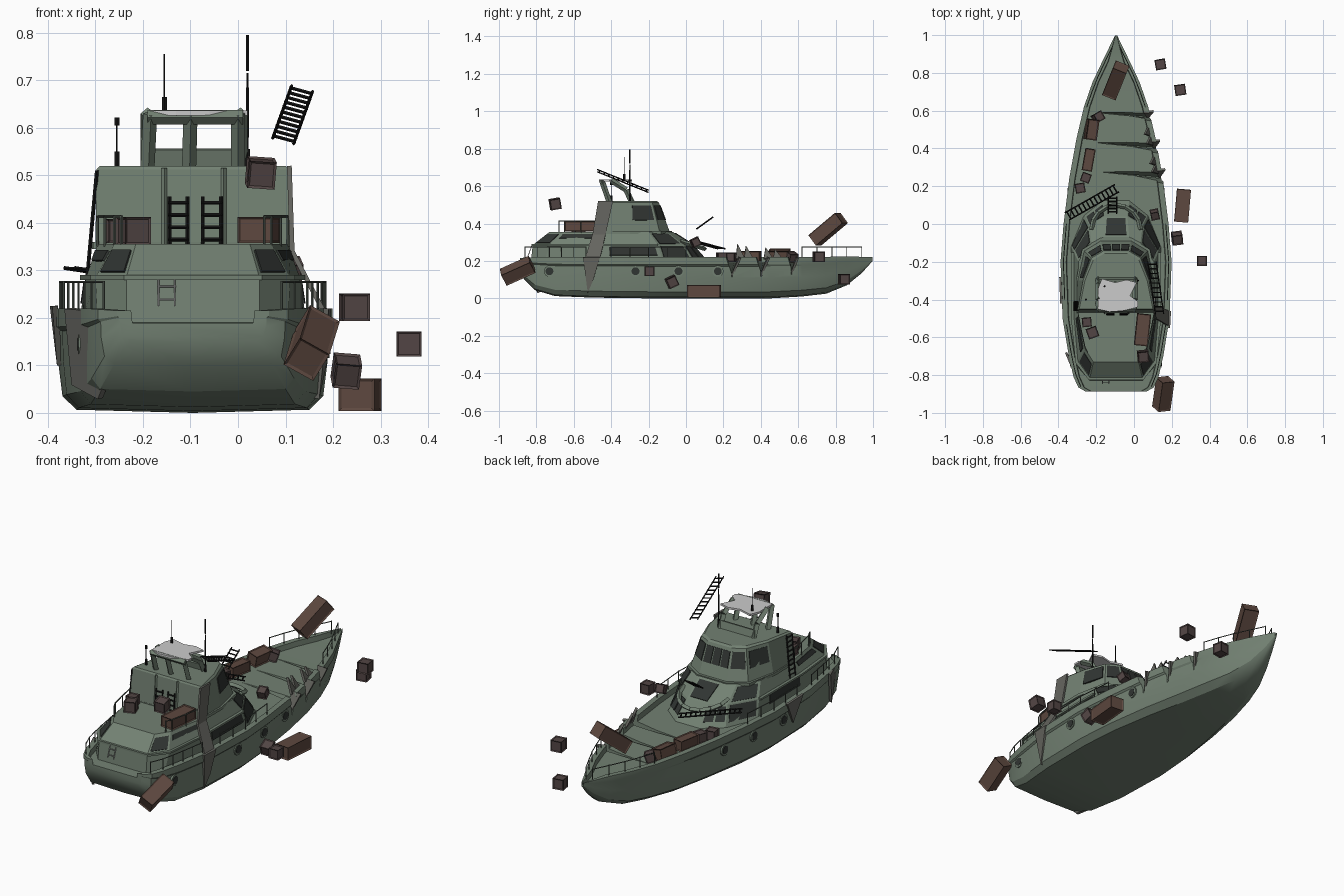
import bpy, bmesh, math
from mathutils import Vector, Matrix, Euler

if "Cube" in bpy.data.objects:
    bpy.data.objects.remove(bpy.data.objects["Cube"])

CX = -0.095  # boat centreline


def mat(name, r, g, b):
    m = bpy.data.materials.new(name)
    m.diffuse_color = (r, g, b, 1)
    m.use_nodes = True
    m.node_tree.nodes["Principled BSDF"].inputs["Base Color"].default_value = m.diffuse_color
    return m


GREEN = mat("green_paint", .17, .22, .17)
TORN = mat("torn_metal", .13, .13, .115)
BLACK = mat("black_metal", .008, .008, .008)
GLASS = mat("dark_glass", .03, .035, .032)
BROWN = mat("brown_wood", .11, .065, .05)
DARKWOOD = mat("dark_wood", .085, .06, .058)
STEEL = mat("rail_steel", .09, .11, .09)


def make(name, bm, m=None):
    bmesh.ops.recalc_face_normals(bm, faces=bm.faces)
    me = bpy.data.meshes.new(name)
    bm.to_mesh(me)
    bm.free()
    ob = bpy.data.objects.new(name, me)
    bpy.context.collection.objects.link(ob)
    if m:
        me.materials.append(m)
    return ob


def loft(name, rings, m):
    bm = bmesh.new()
    vs = [[bm.verts.new(p) for p in r] for r in rings]
    n = len(rings[0])
    for a, b in zip(vs, vs[1:]):
        for i in range(n):
            j = (i + 1) % n
            bm.faces.new((a[i], a[j], b[j], b[i]))
    bm.faces.new(vs[0])
    bm.faces.new(vs[-1])
    return make(name, bm, m)


def outline(half, z):
    # right side aft to front, then the mirrored left side
    return [Vector((CX + x, y, z)) for x, y in half] + [Vector((CX - x, y, z)) for x, y in reversed(half)]


def rods(name, pairs, r, m, sides=6):
    bm = bmesh.new()
    for a, b in pairs:
        a, b = Vector(a), Vector(b)
        d = b - a
        M = Matrix.Translation((a + b) / 2) @ d.to_track_quat('Z', 'Y').to_matrix().to_4x4()
        bmesh.ops.create_cone(bm, cap_ends=True, segments=sides, radius1=r, radius2=r, depth=d.length, matrix=M)
    return make(name, bm, m)


def ladder(name, a, b, side, rungs, r=.004, m=BLACK):
    a, b, s = Vector(a), Vector(b), Vector(side) / 2
    pairs = [(a - s, b - s), (a + s, b + s)]
    for i in range(rungs):
        p = a.lerp(b, (i + .5) / rungs)
        pairs.append((p - s * 1.15, p + s * 1.15))
    rods(name, pairs, r, m, 4)


def crate(name, loc, size, rot=(0, 0, 0), m=DARKWOOD):
    # roll about the long axis first, then pitch, then turn
    bm = bmesh.new()
    bmesh.ops.create_cube(bm, size=1)
    bmesh.ops.scale(bm, vec=size, verts=bm.verts)
    bmesh.ops.inset_individual(bm, faces=bm.faces[:], thickness=min(size) * .12, depth=-.004)
    e = Euler([math.radians(v) for v in rot], 'YXZ')
    bmesh.ops.transform(bm, matrix=Matrix.Translation(loc) @ e.to_matrix().to_4x4(), verts=bm.verts)
    make(name, bm, m)


def panel(name, r0, r1, i, u0, u1, v0, v1, m=GLASS):
    j = (i + 1) % len(r0)
    at = lambda u, v: r0[i].lerp(r0[j], u).lerp(r1[i].lerp(r1[j], u), v)
    q = [at(u0, v0), at(u1, v0), at(u1, v1), at(u0, v1)]
    n = (q[1] - q[0]).cross(q[3] - q[0]).normalized()
    loft(name, [[p - n * .004 for p in q], [p + n * .004 for p in q]], m)


def shard(name, pts, t=.012, m=TORN):
    q = [Vector(p) for p in pts]
    n = (q[1] - q[0]).cross(q[2] - q[0]).normalized() * t / 2
    loft(name, [[p - n for p in q], [p + n for p in q]], m)


# Hull: y, rim half width, keel height, bottom half width, rim height
ST = [(-.888, .16, .15, .13, .215), (-.865, .20, .10, .165, .218), (-.81, .225, .045, .195, .22),
      (-.7, .25, .012, .215, .22), (-.5, .283, .004, .24, .22), (-.2, .294, 0, .245, .22),
      (.0, .278, 0, .23, .22), (.24, .248, 0, .19, .22), (.45, .21, 0, .145, .22),
      (.62, .17, .01, .10, .22), (.75, .125, .025, .06, .222), (.86, .073, .07, .03, .224),
      (.94, .034, .135, .012, .222), (.998, .006, .2, .003, .22)]


def hull_w(y):
    for a, b in zip(ST, ST[1:]):
        if a[0] <= y <= b[0]:
            return a[1] + (b[1] - a[1]) * (y - a[0]) / (b[0] - a[0])
    return .1


rings = []
for y, w, zk, hb, zr in ST:
    h, rim = zr - zk, min(.03, w * .45)
    half = [(hb, zk + h * .03), (hb + (w - hb) * .6, zk + h * .16), (w * .965, zk + h * .5), (w * .97, zk + h * .78),
            (w, zk + h * .82), (w, zr), (w - rim, zr), (w - rim * 1.1, zr - min(.028, h * .4))]
    rings.append([(CX, y, zk)] + [(CX + x, y, z) for x, z in half] + [(CX - x, y, z) for x, z in reversed(half)])
hull = loft("hull", rings, GREEN)

# Torn wedge slits through the foredeck and starboard side
cutters = []
SLITS = ((.235, .05, -.17, .10), (.39, .048, -.2, .10), (.55, .042, -.2, .11))
for y, dy, tip, low in SLITS:
    top = [(tip, y + .04, .25), (.25, y + dy, .25), (.25, y - dy, .25)]
    bot = [(tip, y + .04, .16), (.25, y + .004, low), (.25, y - .004, low)]
    c = loft("slit_cutter", [bot, top], None)
    c.hide_render = True
    cutters.append(c)
    b = hull.modifiers.new("slit", 'BOOLEAN')
    b.object, b.operation, b.solver = c, 'DIFFERENCE', 'EXACT'
dg = bpy.context.evaluated_depsgraph_get()
hull.data = bpy.data.meshes.new_from_object(hull.evaluated_get(dg))
hull.modifiers.clear()
for c in cutters:
    bpy.data.objects.remove(c)
bpy.context.view_layer.objects.active = hull
hull.select_set(True)
bpy.ops.object.shade_smooth_by_angle(angle=math.radians(28))

# Bent metal around the tears
for k, y in enumerate((.29, .335, .44, .49)):
    x = CX + hull_w(y) - .02
    shard(f"deck_shard_{k}", [(x, y - .025, .21), (x - .01, y + .025, .21), (x - .03, y - .015, .29 - k * .01)])
for k, (y, dy, tip, low) in enumerate(SLITS):
    x = CX + hull_w(y)
    shard(f"slit_lip_{k}", [(x + .012, y + dy + .005, .215), (x - .04, y + dy, .222), (x - .02, y + .01, .12)])
shard("starboard_wing_tear", [(.108, -.47, .52), (.108, -.39, .52), (.114, -.43, .34), (.114, -.5, .34)], .01)
shard("starboard_mid_tear", [(.114, -.5, .34), (.114, -.43, .34), (.182, -.46, .21), (.182, -.54, .21)], .01)
shard("starboard_hull_tear", [(.185, -.55, .22), (.19, -.46, .22), (.18, -.495, .1), (.165, -.525, .03)], .012)
shard("port_hull_tear", [(-.385, -.42, .225), (-.39, -.28, .225), (-.375, -.35, .1)])
shard("port_stern_tear", [(-.36, -.68, .22), (-.29, -.845, .215), (-.262, -.85, .1), (-.29, -.79, .03), (-.345, -.71, .06)])

# Lower cabin
L0 = outline([(.14, -.83), (.2, -.76), (.235, -.5), (.24, -.12), (.17, .05), (.07, .13)], .185)
L1 = outline([(.14, -.82), (.205, -.73), (.225, -.5), (.225, -.15), (.14, -.01), (.06, .04)], .285)
L2 = outline([(.12, -.73), (.165, -.66), (.2, -.47), (.2, -.2), (.13, -.1), (.07, -.07)], .355)
loft("lower_cabin", [L0, L1, L2], GREEN)
ledge = [(.145, -.825), (.215, -.735), (.238, -.5), (.238, -.15)]
loft("cabin_ledge", [outline(ledge, z) for z in (.28, .29)], GREEN)
for s, segs in (("starboard", (0, 1, 2, 3, 4)), ("port", (10, 9, 8, 7, 6))):
    panel(s + "_aft_window", L1, L2, segs[0], .1, .9, .15, .8)
    panel(s + "_quarter_window", L1, L2, segs[1], .08, .92, .5, .8)
    panel(s + "_side_window", L0, L1, segs[2], .25, .95, .45, .9)
    panel(s + "_front_quarter_window", L0, L1, segs[3], .08, .92, .25, .95)
    panel(s + "_upper_quarter_window", L1, L2, segs[3], .1, .9, .1, .85)
    for k in range(2):
        panel(f"{s}_bow_window_{k}", L0, L1, segs[4], .06 + k * .48, .46 + k * .48, .3, .92)
panel("bow_hatch_opening", L1, L2, 5, .1, .9, .1, .9)
arch = [(CX + .13 * math.cos(a), -.03 + .13 * math.sin(a), .305 - .04 * math.sin(a)) for a in [math.pi * i / 8 for i in range(9)]]
rods("bow_hood_rim", list(zip(arch, arch[1:])), .012, GREEN, 4)

# Bridge
B0 = outline([(.205, -.47), (.205, -.3), (.17, -.14), (.08, -.085)], .35)
B1 = outline([(.203, -.455), (.175, -.3), (.13, -.18), (.07, -.145)], .512)
B2 = outline([(.195, -.45), (.165, -.3), (.12, -.19), (.06, -.155)], .52)
loft("bridge", [B0, B1, B2], GREEN)
loft("bridge_skirt", [outline([(.21, -.47), (.212, -.3), (.18, -.135), (.085, -.075)], z) for z in (.345, .36)], GREEN)
for s, segs in (("starboard", (1, 2)), ("port", (5, 4))):
    panel(s + "_bridge_side_window", B0, B1, segs[0], .1, .9, .42, .9)
    panel(s + "_bridge_corner_window", B0, B1, segs[1], .1, .9, .42, .9)
for k in range(3):
    panel(f"windscreen_{k}", B0, B1, 3, .03 + k * .33, .31 + k * .33, .42, .9)
for x in (-.155, -.03):
    rods("aft_wall_post", [((x, -.472, .35), (x, -.458, .515))], .006, GREEN, 4)

# Radar arch with low front coaming, and torn canopy
legs = []
for x in (-.185, -.1, 0.0):
    legs += [((x * 1.03, -.41, .515), (x, -.45, .63))]
for x in (-.19, 0.005):
    legs += [((x, -.29, .515), (x, -.32, .58)), ((x, -.32, .58), (x, -.4, .63))]
legs += [((-.19, -.45, .622), (.01, -.45, .622))]
rods("radar_arch", legs, .015, GREEN, 4)
shard("arch_coaming", [(-.2, -.29, .515), (.015, -.29, .515), (.01, -.3, .555), (-.195, -.3, .555)], .015, GREEN)
cp = [(-.19, -.45), (-.13, -.465), (-.06, -.46), (.02, -.44), (.02, -.41), (-.02, -.38), (.015, -.31),
      (-.04, -.295), (-.1, -.31), (-.17, -.29), (-.19, -.34)]
loft("torn_canopy", [[(x, y, z) for x, y in cp] for z in (.626, .636)], None)

# Antennas
for x, y, z0, z1 in ((-.155, -.33, .63, .755), (.02, -.3, .52, .715), (-.255, -.4, .515, .62)):
    rods("antenna", [((x, y, z0), (x, y, z1))], .002, BLACK)
    rods("antenna_base", [((x, y, z0), (x, y, z0 + .035))], .006, BLACK)
rods("antenna_thick_section", [((.02, -.3, .58), (.02, -.3, .685)), ((.02, -.3, .72), (.02, -.3, .795))], .004, BLACK)
rods("antenna_head", [((-.255, -.4, .605), (-.255, -.4, .622))], .006, BLACK)

# Ladders
ladder("floating_ladder", (.135, -.475, .683), (.095, -.2, .572), (.044, 0, -.012), 11, .0035)
ladder("deck_ladder", (-.355, .04, .305), (-.09, .19, .265), (-.022, .038, 0), 13)
ladder("hatch_ladder", (-.115, .055, .37), (-.115, .145, .435), (.045, 0, 0), 5)
ladder("port_ladder", (-.325, -.435, .2), (-.297, -.435, .51), (0, .045, 0), 13)
for x in (-.125, -.055):
    ladder("aft_wall_ladder", (x, -.482, .352), (x, -.475, .455), (.038, 0, 0), 4)
ladder("stern_ladder", (-.15, -.845, .225), (-.15, -.825, .28), (.034, 0, 0), 2, .002, None)

# Railings along hull edge and aft roof, and portholes
for side in (1, -1):
    edge = lambda y, z: (CX + side * (hull_w(y) - .015), y, z)
    for name, ys in (("bow_rail", [.62 + .08 * i for i in range(5)]), ("stern_rail", [-.86 + .065 * i for i in range(6)]),
                     ("side_rail", [-.4 + .1 * i for i in range(5)])):
        pr = [(edge(y, .21), edge(y, .278)) for y in ys]
        pr += [(edge(a, .275), edge(b, .275)) for a, b in zip(ys, ys[1:])]
        rods(name, pr, .0025, STEEL, 5)
    pts = [(CX + side * x, y) for x, y in ((.2, -.48), (.185, -.56), (.165, -.65), (.15, -.68))]
    pr = [((x, y, .35), (x, y, .415)) for x, y in pts]
    pr += [((*a, .413), (*b, .413)) for a, b in zip(pts, pts[1:])]
    rods("aft_roof_rail", pr, .003, STEEL, 5)
    for y in (-.73, -.27, -.04, .17):
        x = CX + side * hull_w(y) * .965
        rods("porthole_frame", [((x - side * .02, y, .145), (x + side * .006, y, .145))], .03, GREEN, 14)
        rods("porthole_glass", [((x, y, .145), (x + side * .008, y, .145))], .021, GLASS, 14)

# Long crates
crate("stern_long_crate", (.155, -.9, .147), (.072, .17, .072), (24, 32, -8), BROWN)
crate("ground_long_crate", (.257, .097, .038), (.075, .175, .068), (0, 0, -5), BROWN)
crate("bow_long_crate", (-.097, .76, .37), (.078, .195, .07), (38, 0, -22), BROWN)
crate("roof_long_crate", (.045, -.56, .385), (.075, .17, .055), (0, 0, -6), BROWN)
crate("deck_long_crate", (-.225, .5, .23), (.06, .11, .06), (0, 12, -8), BROWN)
crate("deck_long_crate_2", (-.24, .34, .225), (.055, .12, .055), (0, 0, -10), BROWN)
# Small crates
for loc, s, rot in (((.245, .71, .222), .058, (0, 0, 8)), ((.36, -.195, .145), .053, (0, 0, 0)),
                    ((.228, -.075, .088), .056, (25, 5, 5)), ((.14, .845, .102), .056, (0, 0, 10)),
                    ((.048, -.7, .505), .058, (10, 4, 5)), ((-.22, -.575, .383), .058, (0, 0, 20)),
                    ((-.25, -.52, .383), .05, (0, 0, 5)), ((.11, .05, .3), .045, (25, 0, 12)),
                    ((-.285, .19, .22), .052, (0, 0, 10)), ((-.255, .245, .22), .05, (0, 0, -20)),
                    ((-.19, .565, .22), .05, (0, 20, 30))):
    crate("small_crate", loc, (s, s, s), rot)
